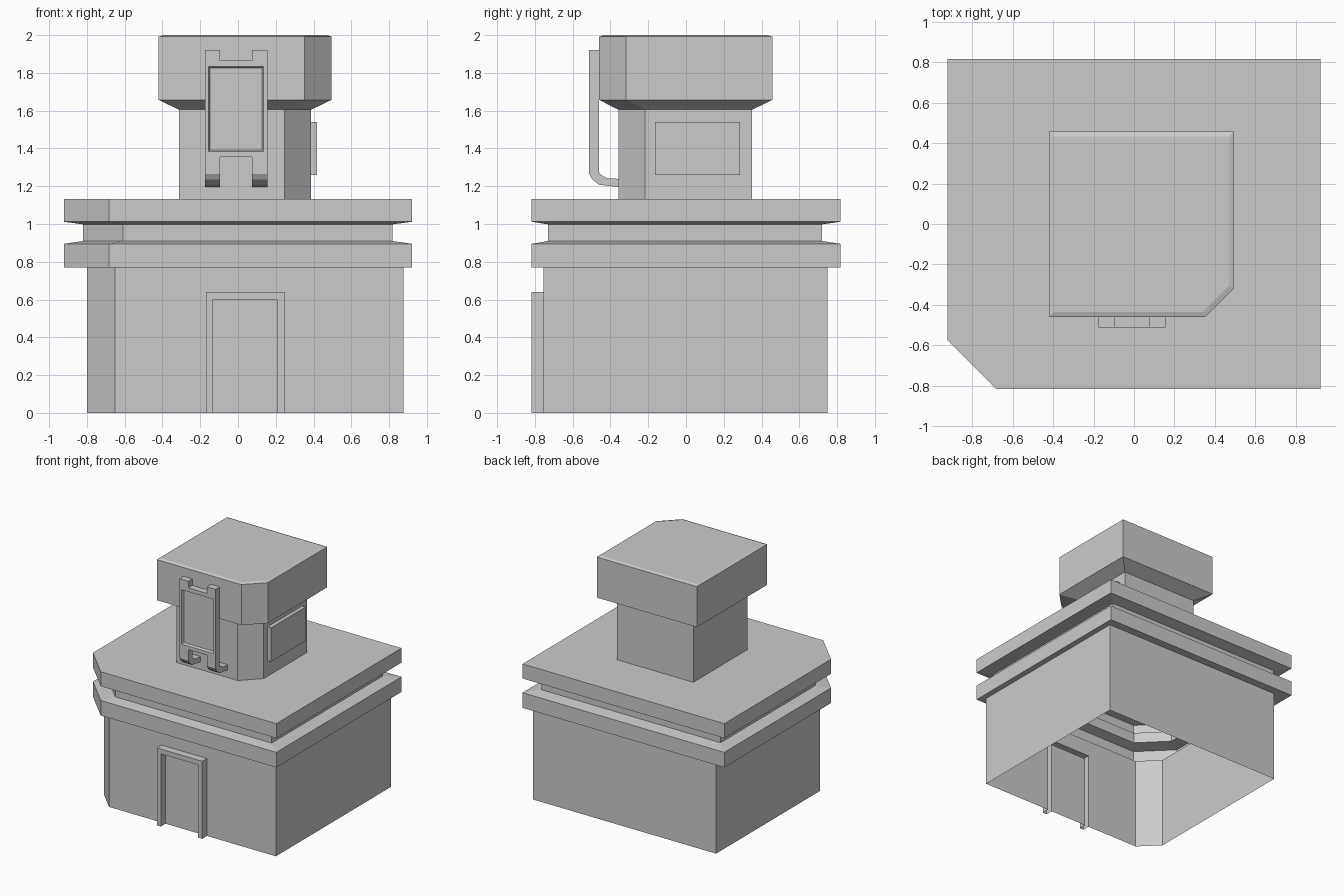
import bpy, bmesh

if "Cube" in bpy.data.objects:
    bpy.data.objects.remove(bpy.data.objects["Cube"])


def finish(name, bm):
    bmesh.ops.remove_doubles(bm, verts=bm.verts, dist=0.0005)
    bmesh.ops.recalc_face_normals(bm, faces=bm.faces)
    me = bpy.data.meshes.new(name)
    bm.to_mesh(me)
    bm.free()
    ob = bpy.data.objects.new(name, me)
    bpy.context.collection.objects.link(ob)
    return ob


def loft(bm, rings, closed=True, first=False, last=True, skip=()):
    """Bridge consecutive rings of points; skip holds (level, side) faces to leave out."""
    vs = [[bm.verts.new(p) for p in r] for r in rings]
    n = len(vs[0])
    for k in range(len(vs) - 1):
        for i in range(n if closed else n - 1):
            if (k, i) not in skip:
                j = (i + 1) % n
                bm.faces.new((vs[k][i], vs[k][j], vs[k + 1][j], vs[k + 1][i]))
    if first:
        bm.faces.new(vs[0][::-1])
    if last:
        bm.faces.new(vs[-1])


def plan(z, x0, x1, y0, y1, c, left):
    """Rectangle with one front corner cut off."""
    if left:
        pts = [(x0, y0 + c), (x0 + c, y0), (x1, y0), (x1, y1), (x0, y1)]
    else:
        pts = [(x0, y0), (x1 - c, y0), (x1, y0 + c), (x1, y1), (x0, y1)]
    return [(x, y, z) for x, y in pts]


def rect(y, x0, x1, z0, z1):
    return [(x0, y, z0), (x1, y, z0), (x1, y, z1), (x0, y, z1)]


def arch(y, x0, x1, z):
    return [(x0, y, 0), (x0, y, z), (x1, y, z), (x1, y, 0)]


# Lower building: open-bottomed shell with two flared slabs and a groove between
WALL = (-0.80, 0.875, -0.755, 0.75, 0.15, True)
SLAB = (-0.922, 0.922, -0.817, 0.817, 0.24, True)
NECK = (-0.82, 0.818, -0.73, 0.72, 0.21, True)
levels = [(0, WALL), (0.77, WALL), (0.77, SLAB), (0.895, SLAB), (0.91, NECK),
          (0.998, NECK), (1.012, SLAB), (1.132, SLAB)]
bm = bmesh.new()
loft(bm, [plan(z, *s) for z, s in levels], skip={(0, 1)})

# Front wall with the raised door surround formed out of it
yw, yf = -0.755, -0.817
outer, inner = (-0.17, 0.245, 0.64), (-0.133, 0.207, 0.60)
loft(bm, [arch(yw, *outer), arch(yf, *outer), arch(yf, *inner), arch(yw, *inner)],
     closed=False)
outline = [(-0.65, yw, 0)] + arch(yw, *outer) + [
    (0.875, yw, 0), (0.875, yw, 0.77), (-0.65, yw, 0.77)]
bm.faces.new([bm.verts.new(p) for p in outline])
finish("lower_building", bm)

# Upper tower with a flared head
SHAFT = (-0.312, 0.387, -0.357, 0.35, 0.14, False)
HEAD = (-0.42, 0.495, -0.46, 0.457, 0.142, False)
CROWN = (-0.395, 0.47, -0.435, 0.432, 0.13, False)
levels = [(1.132, SHAFT), (1.605, SHAFT), (1.657, HEAD), (1.992, HEAD), (2.0, CROWN)]
bm = bmesh.new()
loft(bm, [plan(z, *s) for z, s in levels])
finish("upper_tower", bm)

# Front sign board with a shallow recessed panel
bm = bmesh.new()
loft(bm, [rect(-0.46, -0.175, 0.155, 1.355, 1.865),
          rect(-0.513, -0.175, 0.155, 1.355, 1.865),
          rect(-0.513, -0.155, 0.135, 1.385, 1.833),
          rect(-0.495, -0.147, 0.127, 1.393, 1.825)], first=True)
finish("sign_board", bm)

# Pair of sign brackets that curve back into the tower
side = [(-0.513, 1.92), (-0.513, 1.355), (-0.513, 1.265), (-0.495, 1.235), (-0.46, 1.208),
        (-0.345, 1.194), (-0.345, 1.238), (-0.42, 1.243), (-0.452, 1.262),
        (-0.46, 1.275), (-0.46, 1.92)]
for name, x0, x1 in (("left", -0.175, -0.095), ("right", 0.075, 0.155)):
    bm = bmesh.new()
    # split above and below the board so the recessed panel stays clear
    upper = [(-0.513, 1.92), (-0.513, 1.865), (-0.46, 1.865), (-0.46, 1.92)]
    for prof in (upper, side[1:-1] + [(-0.46, 1.355)]):
        loft(bm, [[(x, y, z) for y, z in prof] for x in (x0, x1)], first=True)
    finish(name + "_sign_bracket", bm)

# Flat panel on the right of the tower
bm = bmesh.new()
loft(bm, [rect(y, 0.38, 0.418, 1.26, 1.54) for y in (-0.165, 0.285)], first=True)
finish("side_panel", bm)
